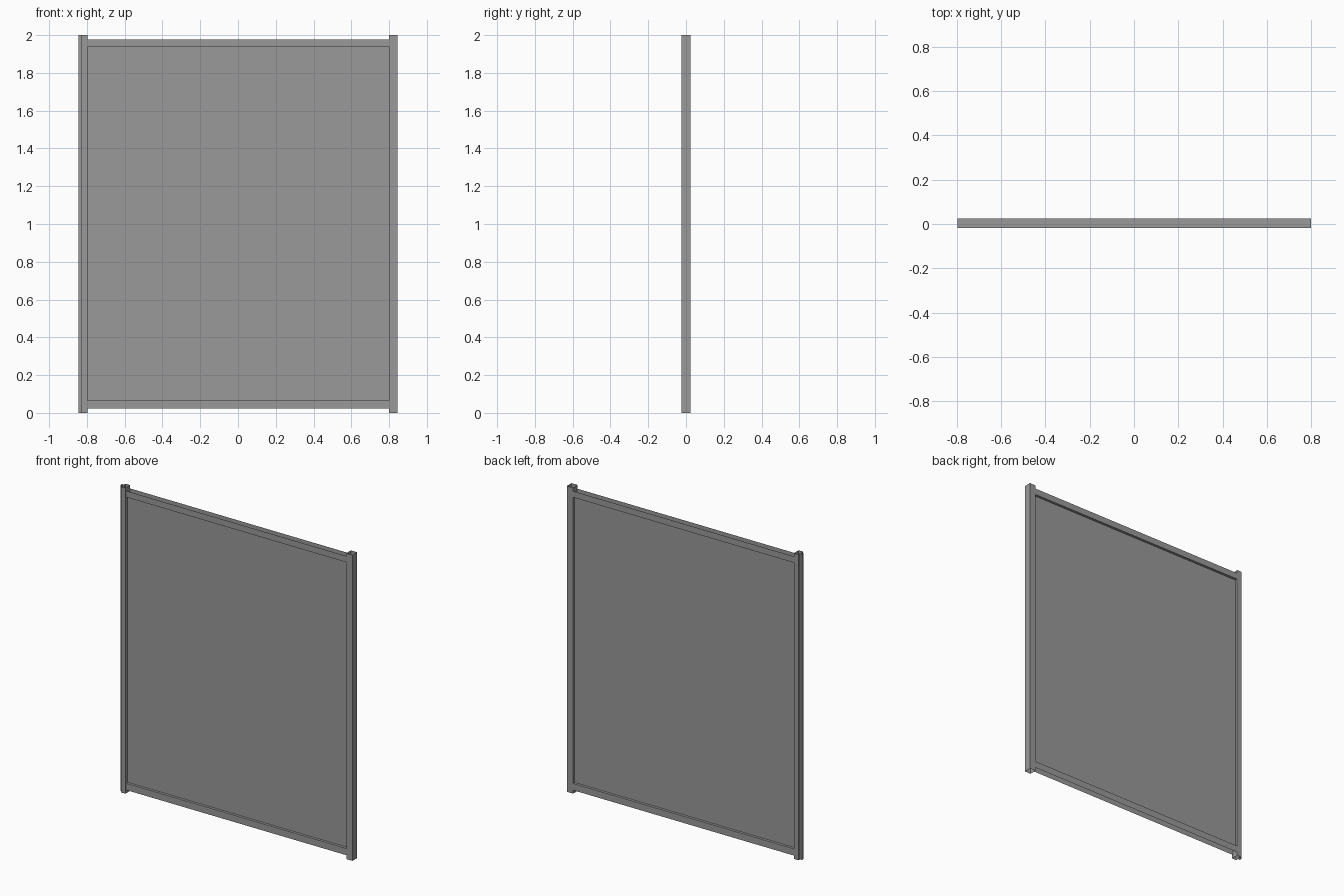
import bpy, bmesh

if "Cube" in bpy.data.objects:
    bpy.data.objects.remove(bpy.data.objects["Cube"])

# Dark grey finish shared by all parts
GREY = bpy.data.materials.new("dark_grey")
GREY.diffuse_color = (0.32, 0.32, 0.32, 1)
GREY.use_nodes = True
GREY.node_tree.nodes["Principled BSDF"].inputs["Base Color"].default_value = GREY.diffuse_color


def mesh_object(name, bm):
    bmesh.ops.recalc_face_normals(bm, faces=bm.faces)
    me = bpy.data.meshes.new(name)
    bm.to_mesh(me)
    bm.free()
    me.materials.append(GREY)
    ob = bpy.data.objects.new(name, me)
    bpy.context.collection.objects.link(ob)
    return ob


def box(name, x0, x1, y0, y1, z0, z1, open_side=0):
    """Box; open_side +1 / -1 leaves the top / bottom face off."""
    bm = bmesh.new()
    bmesh.ops.create_cube(bm, size=1)
    bm.normal_update()
    gone = [f for f in bm.faces if open_side and f.normal.z * open_side > 0.5]
    bmesh.ops.delete(bm, geom=gone, context='FACES')
    for v in bm.verts:
        v.co = (x1 if v.co.x > 0 else x0, y1 if v.co.y > 0 else y0, z1 if v.co.z > 0 else z0)
    return mesh_object(name, bm)


def extrusion(name, profile, z0, z1):
    """Open-ended hollow section swept upwards."""
    bm = bmesh.new()
    low = [bm.verts.new((x, y, z0)) for x, y in profile]
    high = [bm.verts.new((x, y, z1)) for x, y in profile]
    n = len(profile)
    for i in range(n):
        j = (i + 1) % n
        bm.faces.new((low[i], low[j], high[j], high[i]))
    return mesh_object(name, bm)


H, D = 2.0, 0.024           # height, half depth
LEFT, RIGHT, OUTER = -0.798, 0.80, 0.845

# Right post: plain hollow tube
extrusion("right_post", [(RIGHT, -D), (OUTER, -D), (OUTER, D), (RIGHT, D)], 0, H)

# Left post: hollow tube with a narrow tongue on the outer side
half = [(LEFT, D), (-0.83, D), (-0.83, 0.007), (-OUTER, 0.007)]
extrusion("left_post", half + [(x, -y) for x, y in reversed(half)], 0, H)

# Channel rails between the posts, open outwards
box("bottom_rail", LEFT, RIGHT, -0.018, 0.024, 0.022, 0.066, -1)
box("top_rail", LEFT, RIGHT, -0.018, 0.024, 1.937, 1.978, 1)

# Thin infill sheet set back inside the frame
box("infill_panel", LEFT, RIGHT, -0.001, 0.007, 0.066, 1.937)
